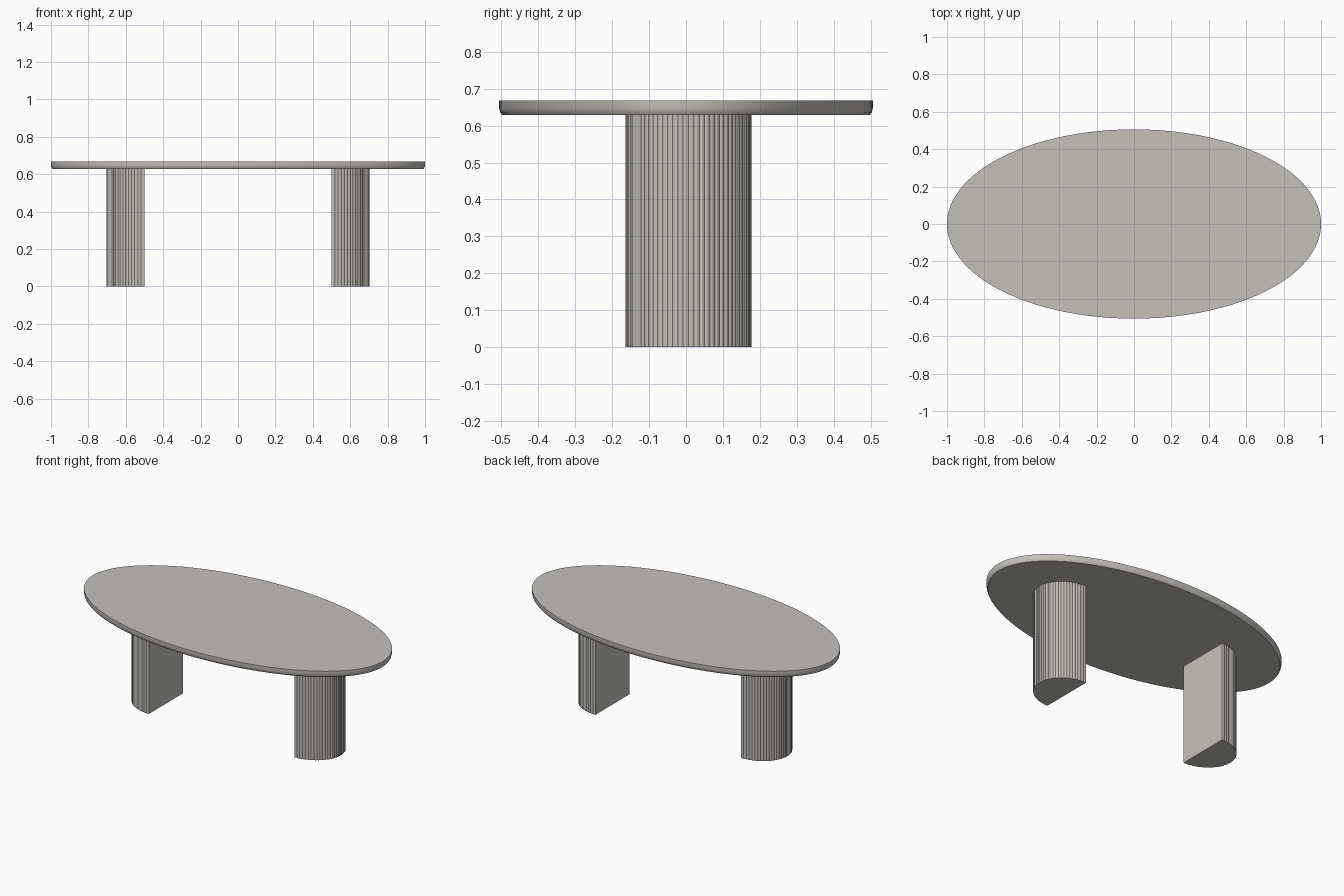
import bpy, bmesh, math

if "Cube" in bpy.data.objects:
    bpy.data.objects.remove(bpy.data.objects["Cube"])

stone = bpy.data.materials.new("warm grey stone")
stone.diffuse_color = (0.56, 0.53, 0.485, 1)
stone.use_nodes = True
stone.node_tree.nodes["Principled BSDF"].inputs["Base Color"].default_value = stone.diffuse_color


def loft(name, rings):
    """Stack closed rings of equal point count and cap both ends."""
    bm = bmesh.new()
    loops = [[bm.verts.new(p) for p in ring] for ring in rings]
    n = len(loops[0])
    for a, b in zip(loops, loops[1:]):
        for i in range(n):
            j = (i + 1) % n
            bm.faces.new((a[i], a[j], b[j], b[i]))
    bm.faces.new(loops[0])
    bm.faces.new(loops[-1])
    bmesh.ops.recalc_face_normals(bm, faces=bm.faces)
    mesh = bpy.data.meshes.new(name)
    bm.to_mesh(mesh)
    bm.free()
    mesh.materials.append(stone)
    obj = bpy.data.objects.new(name, mesh)
    bpy.context.collection.objects.link(obj)
    bpy.ops.object.select_all(action='DESELECT')
    obj.select_set(True)
    bpy.context.view_layer.objects.active = obj
    bpy.ops.object.shade_smooth_by_angle(angle=math.radians(25))
    return obj


def ellipse(a, b, z, n=128):
    return [(a * math.cos(t), b * math.sin(t), z)
            for t in (2 * math.pi * i / n for i in range(n))]


# Oval top with an undercut lower edge
loft("table_top", [ellipse(0.991, 0.497, 0.628),
                   ellipse(0.997, 0.503, 0.636),
                   ellipse(1.0, 0.506, 0.648),
                   ellipse(1.0, 0.506, 0.668)])


# Half-oval legs: reeded curved outside, flat inside
def leg_outline(side, reeds=36, steps=4, depth=0.003):
    pts = []
    for i in range(reeds * steps + 1):
        t = -math.pi / 2 + math.pi * i / (reeds * steps)
        groove = depth * (1 - math.sin(math.pi * (i % steps) / steps))
        x = 0.501 + (0.203 - groove) * math.cos(t)
        y = 0.007 + (0.171 - groove) * math.sin(t)
        pts.append((side * x, y))
    return pts


for name, side in (("left_leg", -1), ("right_leg", 1)):
    outline = leg_outline(side)
    loft(name, [[(x, y, z) for x, y in outline] for z in (0.0, 0.63)])
